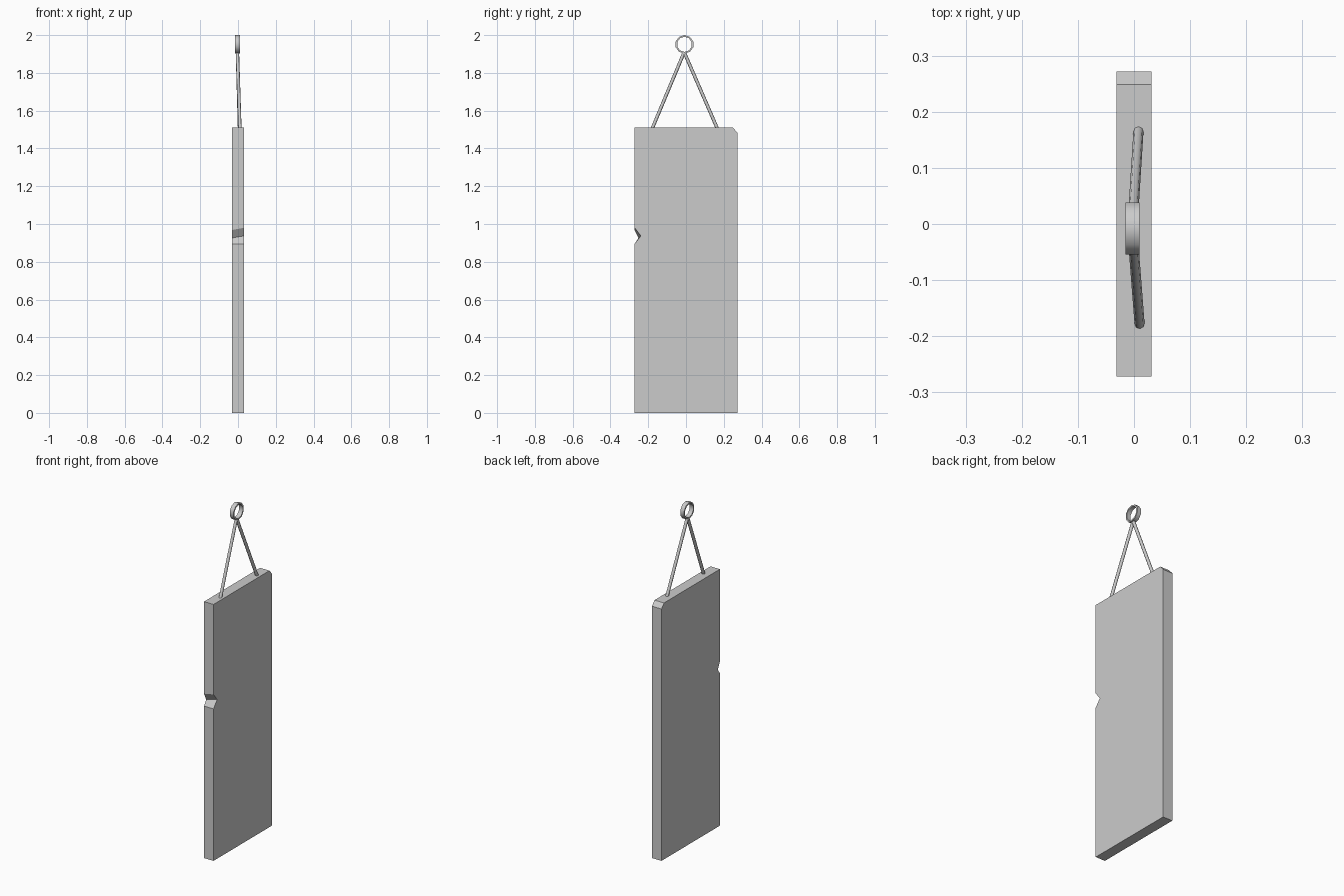
import bpy, bmesh, math
from mathutils import Vector, Matrix

if "Cube" in bpy.data.objects:
    bpy.data.objects.remove(bpy.data.objects["Cube"])


def make_object(name, bm, smooth=False):
    bmesh.ops.recalc_face_normals(bm, faces=bm.faces[:])
    for f in bm.faces:
        f.smooth = smooth
    me = bpy.data.meshes.new(name)
    bm.to_mesh(me)
    bm.free()
    ob = bpy.data.objects.new(name, me)
    bpy.context.collection.objects.link(ob)
    if smooth:
        bpy.context.view_layer.objects.active = ob
        ob.select_set(True)
        bpy.ops.object.shade_smooth_by_angle(angle=math.radians(50))
        ob.select_set(False)
    return ob


def loft(rings, caps):
    """Bridge two matching outlines, optionally closing the ends."""
    bm = bmesh.new()
    a, b = [[bm.verts.new(p) for p in ring] for ring in rings]
    n = len(a)
    for i in range(n):
        j = (i + 1) % n
        bm.faces.new((a[i], a[j], b[j], b[i]))
    if caps:
        bm.faces.new(a)
        bm.faces.new(b)
    return bm


# Board: slab outline with a clipped corner and a nick, deeper on the +x side
def board_outline(x, nick_y, nick_z, nick_top):
    pts = [(-.272, 0), (.272, 0), (.272, 1.483), (.249, 1.51), (-.272, 1.51),
           (-.272, nick_top), (nick_y, nick_z), (-.272, .895)]
    return [(x, y, z) for y, z in pts]


make_object("board", loft([board_outline(-.031, -.252, .926, .968),
                           board_outline(.031, -.239, .937, .980)], True))


# Cords: slim rods rising from the board to the ring
def cord(name, start, end, radius=.009):
    s, e = Vector(start), Vector(end)
    d = e - s
    bm = bmesh.new()
    m = Matrix.Translation((s + e) / 2) @ d.to_track_quat('Z', 'Y').to_matrix().to_4x4()
    bmesh.ops.create_cone(bm, cap_ends=True, segments=8, radius1=radius,
                          radius2=radius, depth=d.length, matrix=m)
    make_object(name, bm, True)


cord("cord_left", (.010, -.179, 1.505), (-.003, -.011, 1.906))
cord("cord_right", (.008, .166, 1.505), (-.003, -.008, 1.906))

# Hanging ring: flat ten-sided band, axis along x
bm = bmesh.new()
N = 10
profile = [(-.015, .049), (.010, .049), (.010, .040), (-.015, .040)]
loops = []
for i in range(N):
    a = math.tau * i / N + math.pi / 2
    loops.append([bm.verts.new((x, -.008 + r * math.cos(a), 1.951 + r * math.sin(a)))
                  for x, r in profile])
for i in range(N):
    p, q = loops[i], loops[(i + 1) % N]
    for k in range(4):
        bm.faces.new((p[k], p[(k + 1) % 4], q[(k + 1) % 4], q[k]))
make_object("hanging_ring", bm, True)
